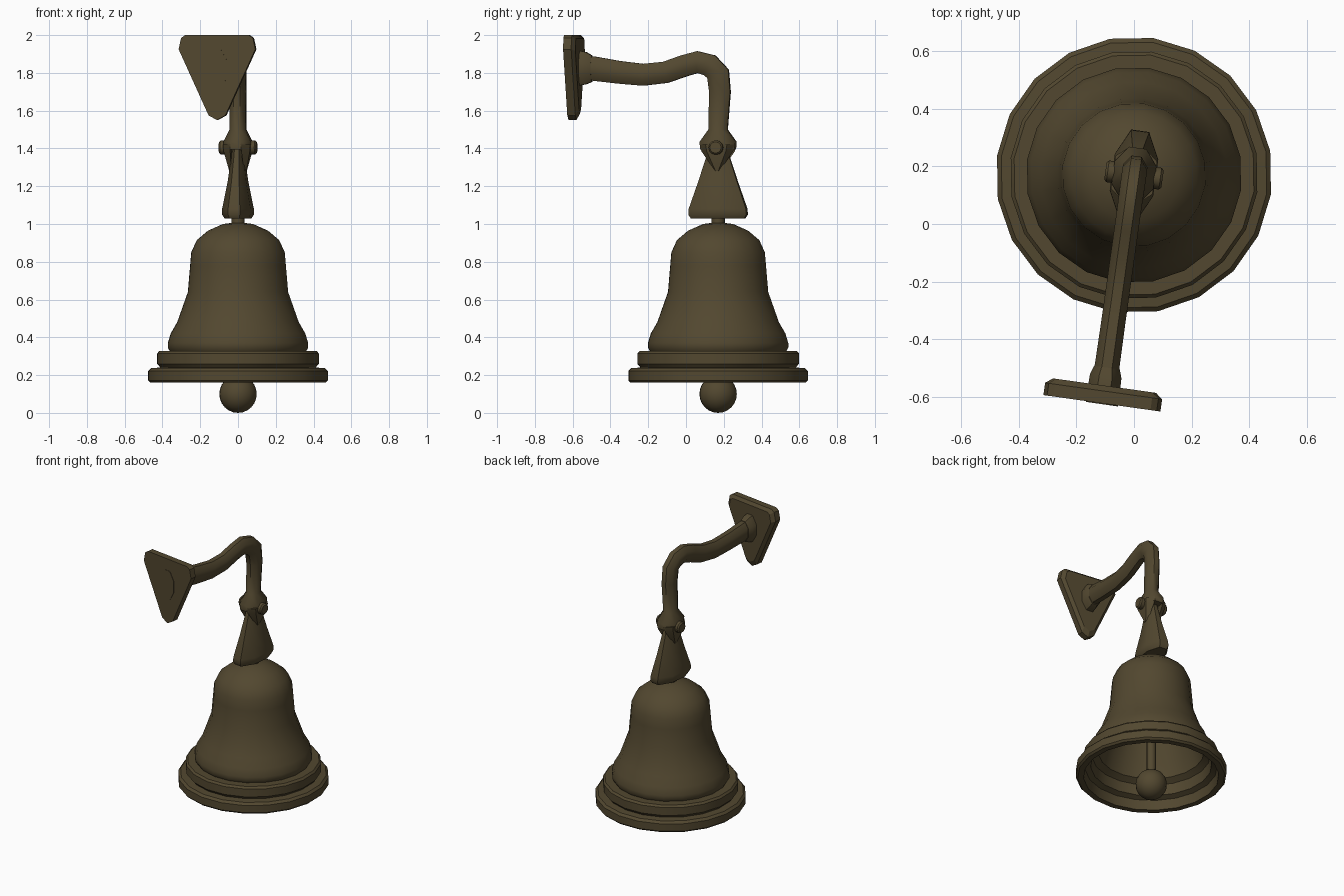
import bpy, bmesh, math
from mathutils import Matrix, Vector

if "Cube" in bpy.data.objects:
    bpy.data.objects.remove(bpy.data.objects["Cube"])

# Everything is built around the bell axis, then swung 8 degrees
PLACE = Matrix.Translation((0, 0.17, 0)) @ Matrix.Rotation(math.radians(-8), 4, 'Z')
bronze = bpy.data.materials.new("dark_bronze")
bronze.diffuse_color = (0.085, 0.064, 0.029, 1)
bronze.use_nodes = True
bronze.node_tree.nodes["Principled BSDF"].inputs["Base Color"].default_value = bronze.diffuse_color


def finish(name, bm, angle=38):
    bmesh.ops.remove_doubles(bm, verts=bm.verts, dist=1e-5)
    bmesh.ops.recalc_face_normals(bm, faces=bm.faces)
    bm.transform(PLACE)
    me = bpy.data.meshes.new(name)
    bm.to_mesh(me)
    bm.free()
    me.materials.append(bronze)
    ob = bpy.data.objects.new(name, me)
    bpy.context.collection.objects.link(ob)
    bpy.ops.object.select_all(action='DESELECT')
    ob.select_set(True)
    bpy.context.view_layer.objects.active = ob
    bpy.ops.object.shade_smooth_by_angle(angle=math.radians(angle))
    return ob


def loft(name, rings, angle=38):
    bm = bmesh.new()
    rows = [[bm.verts.new(p) for p in r] for r in rings]
    n = len(rows[0])
    for a, b in zip(rows, rows[1:]):
        for i in range(n):
            j = (i + 1) % n
            bm.faces.new((a[i], a[j], b[j], b[i]))
    bm.faces.new(rows[0])
    bm.faces.new(rows[-1])
    return finish(name, bm, angle)


def lathe(name, profile, steps, angle=38):
    bm = bmesh.new()
    vs = [bm.verts.new((r, 0, z)) for r, z in profile]
    es = [bm.edges.new(p) for p in zip(vs, vs[1:])]
    bmesh.ops.spin(bm, geom=vs + es, cent=(0, 0, 0), axis=(0, 0, 1),
                   angle=2 * math.pi, steps=steps)
    return finish(name, bm, angle)


def octagon():
    for k in range(8):
        a = math.radians(22.5 + 45 * k)
        yield math.cos(a) / math.cos(math.pi / 8), math.sin(a) / math.cos(math.pi / 8)


# Bell shell: outer wall, two stepped rims, inner wall
lathe("bell", [
    (0, 1.01), (0.08, 1.0), (0.16, 0.965), (0.22, 0.915), (0.25, 0.85), (0.256, 0.78),
    (0.268, 0.64), (0.325, 0.48), (0.36, 0.42), (0.375, 0.37), (0.375, 0.345), (0.365, 0.328),
    (0.42, 0.328), (0.432, 0.315), (0.432, 0.26), (0.415, 0.24),
    (0.465, 0.237), (0.48, 0.222), (0.48, 0.172), (0.468, 0.16),
    (0.43, 0.16), (0.42, 0.225), (0.385, 0.24), (0.375, 0.31), (0.335, 0.335),
    (0.31, 0.43), (0.27, 0.53), (0.235, 0.65), (0.222, 0.8), (0.19, 0.9), (0.1, 0.96), (0, 0.97)], 20)

# Clapper
lathe("clapper_rod", [(0, 0.96), (0.03, 0.96), (0.03, 0.15), (0, 0.15)], 10)
bm = bmesh.new()
bmesh.ops.create_uvsphere(bm, u_segments=16, v_segments=12, radius=0.1,
                          matrix=Matrix.Translation((0, 0, 0.1)))
finish("clapper_ball", bm)

# Hanger: stem and flared wedge
lathe("hanger_stem", [(0, 1.06), (0.036, 1.06), (0.036, 0.98), (0, 0.98)], 10)
loft("hanger_wedge", [
    [(u * hx, v * hy, z) for u, v in octagon()]
    for z, hx, hy in [(1.42, 0.028, 0.04), (1.36, 0.032, 0.06), (1.22, 0.05, 0.105),
                      (1.08, 0.076, 0.153), (1.05, 0.076, 0.155), (1.03, 0.064, 0.143)]])

# Curved arm ending in a flared yoke: (y, z, half width, half depth)
path = [(-0.74, 1.827, 0.045, 0.068), (-0.66, 1.822, 0.043, 0.064), (-0.53, 1.803, 0.042, 0.06),
        (-0.40, 1.79, 0.042, 0.058), (-0.28, 1.803, 0.042, 0.057), (-0.18, 1.838, 0.042, 0.057),
        (-0.11, 1.857, 0.042, 0.058), (-0.045, 1.84, 0.043, 0.06), (0.0, 1.795, 0.043, 0.06),
        (0.01, 1.70, 0.042, 0.056), (0.0, 1.5, 0.042, 0.05),
        (0.0, 1.435, 0.073, 0.095), (0.0, 1.395, 0.07, 0.092)]
rings = []
for i, (y, z, hx, hd) in enumerate(path):
    a, b = path[max(i - 1, 0)], path[min(i + 1, len(path) - 1)]
    t = Vector((b[0] - a[0], b[1] - a[1])).normalized()
    if i >= 10:
        t = Vector((0, -1))
    rings.append([(u * hx, y - t.y * v * hd, z + t.x * v * hd) for u, v in octagon()])
loft("arm", rings, 48)

# Yoke prongs, pointed at the bottom
for s, side in ((-1, "left"), (1, "right")):
    loft(side + "_yoke_prong", [
        [(s * xi, -hy, z), (s * xo, -hy * 0.6, z), (s * xo, hy * 0.6, z), (s * xi, hy, z)]
        for z, xi, xo, hy in [(1.42, 0.028, 0.073, 0.095), (1.385, 0.03, 0.07, 0.085),
                              (1.28, 0.034, 0.046, 0.012)]], 30)

# Pivot bolt through the yoke
loft("pivot_bolt", [
    [(x, r * math.cos(k * math.pi / 6), 1.405 + r * math.sin(k * math.pi / 6)) for k in range(12)]
    for x, r in [(-0.1, 0.03), (-0.092, 0.038), (0.092, 0.038), (0.1, 0.03)]])

# Triangular wall plate with clipped corners, bevelled on the arm side
half = [(0.17, 2.0), (0.192, 1.985), (0.205, 1.925), (0.045, 1.575), (0.0, 1.55)]
outline = half + [(-x, z) for x, z in half[-2::-1]]
loft("wall_plate", [
    [(x * k, y, 1.85 + (z - 1.85) * k) for x, z in outline]
    for y, k in [(-0.8, 1), (-0.757, 1), (-0.738, 0.88)]], 25)

# Oval socket joining plate and arm, showing through the plate
loft("arm_socket", [
    [(u * hx, y, z + v * hz) for u, v in octagon()]
    for y, z, hx, hz in [(-0.803, 1.82, 0.056, 0.1), (-0.74, 1.825, 0.056, 0.092),
                         (-0.705, 1.825, 0.055, 0.085), (-0.675, 1.822, 0.045, 0.07)]])
